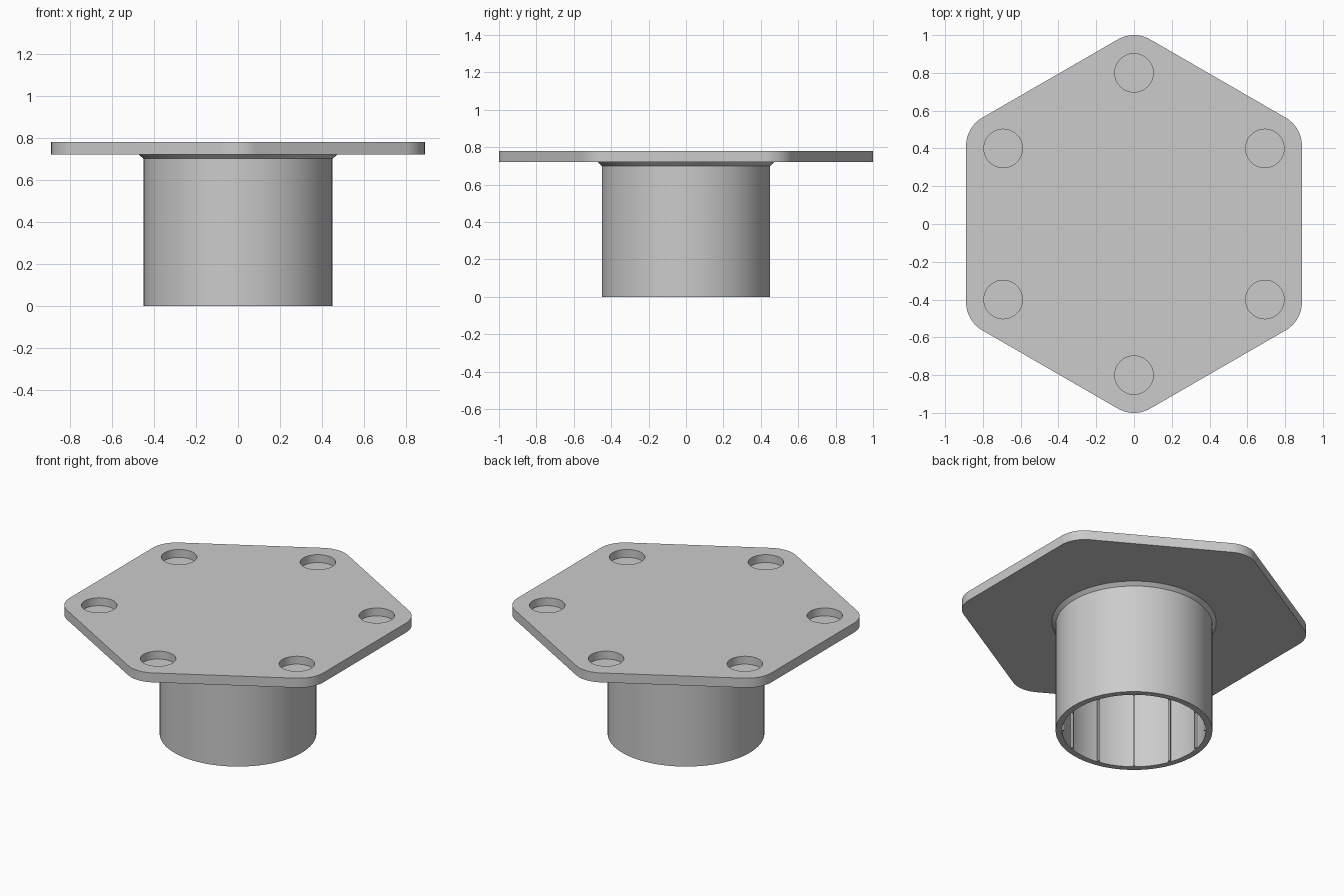
import bpy, bmesh
from math import sin, cos, pi, radians
from mathutils import Matrix, Vector

cube = bpy.data.objects.get("Cube")
if cube:
    bpy.data.objects.remove(cube, do_unlink=True)

PLATE_BOTTOM, PLATE_TOP = 0.72, 0.78
POCKET_DEPTH = 0.05
BORE, OUTER, FLARE = 0.413, 0.45, 0.472

grey = bpy.data.materials.new("plain grey")
grey.use_nodes = True
colour = (0.6, 0.6, 0.6, 1)
grey.diffuse_color = colour
grey.node_tree.nodes["Principled BSDF"].inputs["Base Color"].default_value = colour


def make_object(name, bm):
    bmesh.ops.recalc_face_normals(bm, faces=bm.faces)
    mesh = bpy.data.meshes.new(name)
    bm.to_mesh(mesh)
    bm.free()
    mesh.materials.append(grey)
    obj = bpy.data.objects.new(name, mesh)
    bpy.context.collection.objects.link(obj)
    return obj


def activate(obj):
    bpy.ops.object.select_all(action="DESELECT")
    obj.select_set(True)
    bpy.context.view_layer.objects.active = obj


def smooth(obj):
    activate(obj)
    bpy.ops.object.shade_smooth_by_angle(angle=radians(30))


# Hexagonal plate with rounded corners
corner_centre, corner_radius, steps = 0.829, 0.171, 12
bm = bmesh.new()
outline = []
for k in range(6):
    a = radians(30 + 60 * k)
    for i in range(steps + 1):
        b = a + radians(60) * (i / steps - 0.5)
        outline.append(bm.verts.new((corner_centre * cos(a) + corner_radius * cos(b),
                                     corner_centre * sin(a) + corner_radius * sin(b),
                                     PLATE_BOTTOM)))
base = bm.faces.new(outline)
top = bmesh.ops.extrude_face_region(bm, geom=[base], use_keep_orig=True)["geom"]
bmesh.ops.translate(bm, vec=(0, 0, PLATE_TOP - PLATE_BOTTOM),
                    verts=[v for v in top if isinstance(v, bmesh.types.BMVert)])
plate = make_object("flange_plate", bm)

# Blind round pockets near the six corners
bm = bmesh.new()
for k in range(6):
    a = radians(30 + 60 * k)
    place = Matrix.Translation((0.8 * cos(a), 0.8 * sin(a), PLATE_TOP))
    bmesh.ops.create_cone(bm, cap_ends=True, segments=48, radius1=0.102, radius2=0.102,
                          depth=2 * POCKET_DEPTH, matrix=place)
cutter = make_object("pocket_cutter", bm)
cutter.hide_render = True
cut = plate.modifiers.new("pockets", "BOOLEAN")
cut.operation = "DIFFERENCE"
cut.solver = "EXACT"
cut.object = cutter
activate(plate)
bpy.ops.object.modifier_apply(modifier=cut.name)
bpy.data.objects.remove(cutter, do_unlink=True)
smooth(plate)

# Hollow tube with a small flare where it meets the plate
profile = [(BORE, PLATE_BOTTOM), (BORE, 0), (OUTER, 0), (OUTER, 0.70), (FLARE, PLATE_BOTTOM)]
bm = bmesh.new()
verts = [bm.verts.new((r, 0, z)) for r, z in profile]
edges = [bm.edges.new(pair) for pair in zip(verts, verts[1:] + verts[:1])]
bmesh.ops.spin(bm, geom=verts + edges, cent=(0, 0, 0), axis=(0, 0, 1),
               angle=2 * pi, steps=96, use_merge=True)
bmesh.ops.remove_doubles(bm, verts=bm.verts, dist=0.0001)
smooth(make_object("tube", bm))

# Twelve thin grip ribs along the bore
bm = bmesh.new()
for k in range(12):
    place = (Matrix.Rotation(radians(20 + 30 * k), 4, "Z")
             @ Matrix.Translation((BORE - 0.003, 0, PLATE_BOTTOM / 2 + 0.001))
             @ Matrix.Diagonal(Vector((0.016, 0.014, PLATE_BOTTOM - 0.002, 1))))
    bmesh.ops.create_cube(bm, size=1, matrix=place)
make_object("bore_ribs", bm)
